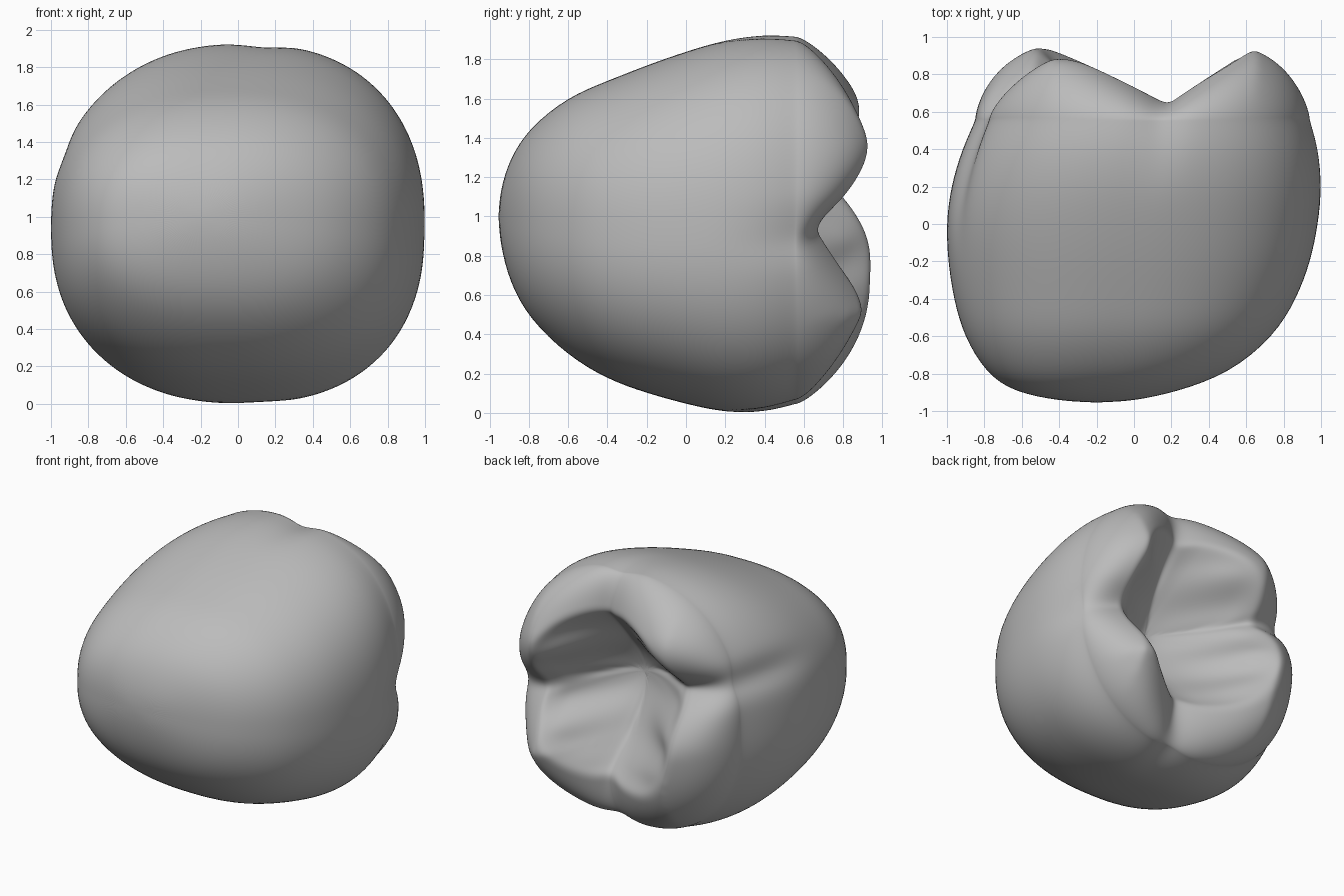
import bpy, bmesh
from math import sin, cos, pi, exp, copysign

cube = bpy.data.objects.get("Cube")
if cube:
    bpy.data.objects.remove(cube)

SEGMENTS = 96
CAP_RINGS = 30
ROUNDNESS = 2.38
RIM_Y = 0.55
CREST = 0.68                # share of the radius where the basin begins
PIT = (0.15, 1.04)          # where the two fissures cross (x, z)

# Body cross-sections: y, x min, x max, z min, z max
STATIONS = [
    (-.945, -.40, 0, .86, 1.13),
    (-.90, -.64, .22, .67, 1.29),
    (-.80, -.79, .51, .48, 1.45),
    (-.60, -.91, .75, .29, 1.61),
    (-.40, -.965, .87, .17, 1.69),
    (-.20, -.995, .945, .10, 1.77),
    (0, -1.005, .985, .045, 1.84),
    (.20, -.98, 1.005, 0, 1.90),
    (.40, -.92, .99, 0, 1.93),
    (RIM_Y, -.85, .945, .04, 1.92),
]


def smooth(t):
    t = max(0, min(1, t))
    return t * t * (3 - 2 * t)


def cross_groove(x, z):
    """Distance from the tilted fissure that runs from side to side."""
    return z - (.92 + (.85 - x) * .23)


def long_groove(x, z):
    """Distance from the fissure that runs from top to bottom, with a slight wave."""
    return x - PIT[0] - .03 * sin(5 * z)


def outline(station):
    """One ring of the body, pinched in where the fissures run over the edge."""
    y, x0, x1, z0, z1 = station
    cx, cz = (x0 + x1) / 2, (z0 + z1) / 2
    ring = []
    for i in range(SEGMENTS):
        a = 2 * pi * i / SEGMENTS
        c, s = cos(a), sin(a)
        x = cx + (x1 - x0) / 2 * copysign(abs(c) ** (2 / ROUNDNESS), c)
        z = cz + (z1 - z0) / 2 * copysign(abs(s) ** (2 / ROUNDNESS), s)
        start = -.2 if x < 0 else .2
        side = exp(-(cross_groove(x, z) / .1) ** 2) * smooth((y - start) / .6)
        end = exp(-(long_groove(x, z) / .1) ** 2) * smooth((y - .2) / .5)
        k = 1 - .05 * max(side, end)
        ring.append((cx + (x - cx) * k, y, cz + (z - cz) * k))
    return ring


def cap_height(x, z, f):
    """Chewing surface over the rim: four cusps around a deep, wrinkled basin."""
    dx, dz = long_groove(x, z), cross_groove(x, z)
    across = min(1, abs(dx) / (.48 if dx > 0 else .62))
    along = min(1, abs(dz) / .46)
    if dx < 0 or dz > 0:
        along = 1 - (1 - along) ** 2
    rise = .1 + .36 * across ** .9 * (.04 + .96 * along)
    inside = max(0, 1 - (f / CREST) ** 1.6)
    wrinkle = .03 * cos(21 * dz) * across * smooth(inside * 3)
    return rise * (1 - f ** 4) ** .6 - .37 * inside + wrinkle


rings = [outline(s) for s in STATIONS]
rim = rings[-1]
for j in range(1, CAP_RINGS):
    f = cos(pi / 2 * j / CAP_RINGS)
    ring = []
    for x, y, z in rim:
        px = PIT[0] + (x - PIT[0]) * f
        pz = PIT[1] + (z - PIT[1]) * f
        ring.append((px, RIM_Y + cap_height(px, pz, f), pz))
    rings.append(ring)

# Skin the rings and close both ends
bm = bmesh.new()
loops = [[bm.verts.new(p) for p in ring] for ring in rings]
front_pole = bm.verts.new((-.2, -.955, 1))
pit = bm.verts.new((PIT[0], RIM_Y + cap_height(*PIT, 0), PIT[1]))
for i in range(SEGMENTS):
    n = (i + 1) % SEGMENTS
    for a, b in zip(loops, loops[1:]):
        bm.faces.new((a[i], a[n], b[n], b[i]))
    bm.faces.new((loops[0][n], loops[0][i], front_pole))
    bm.faces.new((loops[-1][i], loops[-1][n], pit))
bmesh.ops.recalc_face_normals(bm, faces=bm.faces)
for face in bm.faces:
    face.smooth = True
mesh = bpy.data.meshes.new("tooth_crown")
bm.to_mesh(mesh)
bm.free()

crown = bpy.data.objects.new("tooth_crown", mesh)
bpy.context.collection.objects.link(crown)
subsurf = crown.modifiers.new("smooth_surface", "SUBSURF")
subsurf.levels = subsurf.render_levels = 2

# Single plain colour
grey = bpy.data.materials.new("plain_grey")
grey.use_nodes = True
colour = (.5, .5, .5, 1)
grey.diffuse_color = colour
grey.node_tree.nodes["Principled BSDF"].inputs["Base Color"].default_value = colour
mesh.materials.append(grey)
